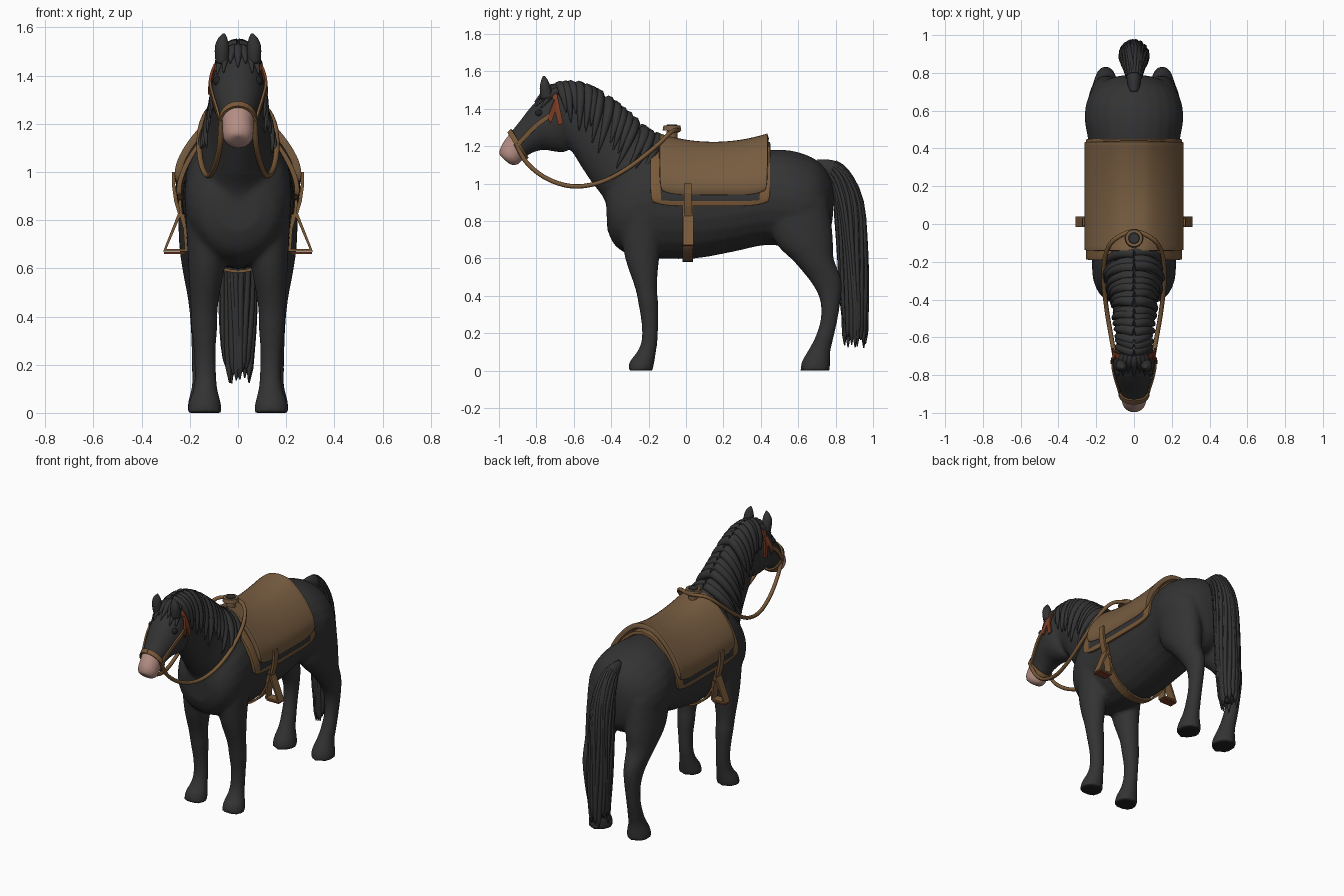
import bpy, bmesh, math, random
from mathutils import Vector

if "Cube" in bpy.data.objects:
    bpy.data.objects.remove(bpy.data.objects["Cube"])
random.seed(4)

def material(name, rgb):
    m = bpy.data.materials.new(name)
    m.diffuse_color = (*rgb, 1)
    m.use_nodes = True
    m.node_tree.nodes["Principled BSDF"].inputs["Base Color"].default_value = m.diffuse_color
    return m

BLACK = material("black coat", (0.033, 0.033, 0.034))
LEATHER = material("saddle leather", (0.185, 0.108, 0.052))
STRAP = material("strap leather", (0.19, 0.10, 0.04))
RED = material("red leather", (0.19, 0.045, 0.018))
PINK = material("pink muzzle", (0.46, 0.27, 0.23))
HOOF = material("hoof and eye", (0.015, 0.015, 0.015))

def spline(rows, t):
    """Catmull-Rom point on a list of tuples, t in index units."""
    n = len(rows)
    i = max(0, min(int(t), n - 2))
    f = t - i
    p = [rows[max(0, min(n - 1, k))] for k in (i - 1, i, i + 1, i + 2)]
    return [0.5 * (2*b + (c - a)*f + (2*a - 5*b + 4*c - d)*f*f + (3*b - a - 3*c + d)*f**3)
            for a, b, c, d in zip(*p)]

def on_section(rows, t, ang, off=0.0, side=1):
    """Point on a loft: rows are (top y, top z, bottom y, bottom z, half width, centre x)."""
    ty, tz, by, bz, w, xc = spline(rows, t)
    half = Vector((0, ty - by, tz - bz)) / 2
    half += half.normalized() * off
    mid = Vector((xc * side, (ty + by) / 2, (tz + bz) / 2))
    return mid + half * math.cos(ang) + Vector((math.sin(ang) * (max(w, 0.003) + off), 0, 0))

def loft(bm, rows, side=1, seg=24, steps=5):
    n = (len(rows) - 1) * steps
    rings = [[bm.verts.new(on_section(rows, i / steps, 2*math.pi*k/seg, 0, side)) for k in range(seg)]
             for i in range(n + 1)]
    for a, b in zip(rings, rings[1:]):
        for k in range(seg):
            bm.faces.new((a[k], a[(k+1) % seg], b[(k+1) % seg], b[k]))
    bm.faces.new(rings[0][::-1])
    bm.faces.new(rings[-1])

def finish(name, bm, mat, smooth=True):
    bmesh.ops.recalc_face_normals(bm, faces=bm.faces)
    return add(name, bm, mat, smooth)

def add(name, bm, mat, smooth=True):
    me = bpy.data.meshes.new(name)
    bm.to_mesh(me)
    bm.free()
    me.materials.append(mat)
    me.polygons.foreach_set("use_smooth", [smooth] * len(me.polygons))
    ob = bpy.data.objects.new(name, me)
    bpy.context.collection.objects.link(ob)
    return ob

def bake(ob):
    """Replace an object's mesh by its modified mesh."""
    bpy.context.view_layer.update()
    me = bpy.data.meshes.new_from_object(ob.evaluated_get(bpy.context.evaluated_depsgraph_get()))
    ob.modifiers.clear()
    ob.data = me
    return me

def tube(name, paths, mat, res=2):
    """Round strands; each path is a list of (point, radius)."""
    cu = bpy.data.curves.new(name, 'CURVE')
    cu.dimensions, cu.bevel_depth, cu.bevel_resolution, cu.use_fill_caps = '3D', 1, res, True
    for path in paths:
        s = cu.splines.new('POLY')
        s.points.add(len(path) - 1)
        for p, (co, r) in zip(s.points, path):
            p.co, p.radius = (*co, 1), r
        s.use_smooth = True
    tmp = bpy.data.objects.new(name + " curve", cu)
    bpy.context.collection.objects.link(tmp)
    bpy.context.view_layer.update()
    me = bpy.data.meshes.new_from_object(tmp.evaluated_get(bpy.context.evaluated_depsgraph_get()))
    bpy.data.objects.remove(tmp)
    me.materials.clear()
    me.materials.append(mat)
    ob = bpy.data.objects.new(name, me)
    bpy.context.collection.objects.link(ob)

def ribbon(name, pts, axis, width, thick, mat, closed=False):
    """Flat strap along points, its width lying along axis."""
    bm = bmesh.new()
    h = Vector(axis).normalized() * width / 2
    rows = [(bm.verts.new(Vector(p) - h), bm.verts.new(Vector(p) + h)) for p in pts]
    for a, b in zip(rows, rows[1:] + rows[:1] if closed else rows[1:]):
        bm.faces.new((a[0], b[0], b[1], a[1]))
    ob = finish(name, bm, mat, False)
    so = ob.modifiers.new("thickness", 'SOLIDIFY')
    so.thickness, so.offset = thick, 0

# ---- body lofts
torso = [(-.43, .95, -.42, .75, .09, 0), (-.40, 1.02, -.38, .67, .165, 0), (-.30, 1.14, -.30, .62, .215, 0),
         (-.15, 1.21, -.15, .60, .225, 0), (.05, 1.17, .05, .60, .233, 0), (.25, 1.16, .25, .635, .236, 0),
         (.42, 1.18, .42, .67, .24, 0), (.57, 1.175, .57, .66, .262, 0), (.70, 1.125, .68, .65, .232, 0),
         (.77, 1.04, .76, .72, .14, 0), (.79, .95, .785, .82, .05, 0)]
neck = [(-.08, 1.22, -.40, .80, .16, 0), (-.20, 1.26, -.44, .92, .15, 0), (-.32, 1.36, -.50, 1.0, .12, 0),
        (-.45, 1.46, -.56, 1.09, .105, 0), (-.57, 1.515, -.61, 1.17, .095, 0), (-.68, 1.515, -.66, 1.22, .09, 0)]
head = [(-.62, 1.50, -.60, 1.22, .07, 0), (-.71, 1.51, -.64, 1.17, .105, 0), (-.76, 1.48, -.70, 1.17, .112, 0),
        (-.83, 1.41, -.76, 1.18, .10, 0), (-.90, 1.32, -.82, 1.165, .08, 0), (-.95, 1.26, -.87, 1.13, .066, 0),
        (-.99, 1.20, -.90, 1.10, .064, 0), (-1.0, 1.155, -.94, 1.10, .045, 0)]
front_leg = [(-.36, .85, -.10, .85, .10, .12), (-.33, .62, -.14, .62, .077, .13), (-.275, .45, -.155, .45, .058, .14),
             (-.255, .36, -.148, .36, .055, .14), (-.238, .25, -.148, .25, .045, .138),
             (-.238, .16, -.152, .16, .045, .135), (-.262, .10, -.16, .10, .05, .135),
             (-.30, .05, -.17, .04, .066, .138), (-.312, 0, -.178, 0, .072, .138)]
hind_leg = [(.42, .92, .76, .92, .11, .14), (.47, .70, .785, .72, .10, .145), (.58, .58, .79, .60, .08, .15),
            (.67, .47, .828, .50, .06, .15), (.715, .38, .832, .42, .05, .15), (.72, .28, .812, .28, .043, .15),
            (.695, .19, .79, .18, .045, .147), (.66, .12, .772, .10, .05, .142), (.62, .05, .77, .05, .066, .14),
            (.61, 0, .77, 0, .072, .14)]
bm = bmesh.new()
for part in (torso, neck, head):
    loft(bm, part)
for s in (1, -1):
    loft(bm, front_leg, s)
    loft(bm, hind_leg, s)
body = finish("horse_body", bm, BLACK)
rm = body.modifiers.new("merge", 'REMESH')
rm.mode, rm.voxel_size, rm.use_smooth_shade = 'VOXEL', 0.012, True
sm = body.modifiers.new("soften", 'SMOOTH')
sm.factor, sm.iterations = 0.5, 6
me = bake(body)
me.materials.clear()
for m in (BLACK, PINK, HOOF):
    me.materials.append(m)
for p in me.polygons:  # pink muzzle in front of the noseband, dark soles
    c = p.center
    p.use_smooth = True
    muzzle = c.y < -.8 and c.z > 1 and -.134 * (c.y + .94) - .08 * (c.z - 1.272) > 0
    p.material_index = 1 if muzzle else 2 if c.z < .008 else 0

# ---- ears, eyes
for s, nm in ((1, "left"), (-1, "right")):
    bm = bmesh.new()
    loft(bm, [(-.775, 1.45, -.71, 1.46, .028, .066), (-.782, 1.51, -.725, 1.52, .03, .067),
              (-.775, 1.55, -.74, 1.555, .02, .064), (-.765, 1.575, -.755, 1.575, .004, .058)], s, 14, 4)
    finish(nm + "_ear", bm, BLACK)
    bm = bmesh.new()
    bmesh.ops.create_uvsphere(bm, u_segments=12, v_segments=8, radius=.02)
    bmesh.ops.translate(bm, vec=on_section(head, 2.6, s * 1.0, -.008), verts=bm.verts)
    finish(nm + "_eye", bm, HOOF)

# ---- mane and forelock
paths = []
for s in (1, -1):
    for i in range(15):
        t = .7 + 4.2 * i / 14 + random.uniform(-.1, .1)
        end = random.uniform(1.35, 1.9)
        paths.append([(on_section(neck, max(t - .35 * u / 8, 0), s * end * u / 8, .004),
                       .028 * (1 - (u / 8) ** 2) + .003) for u in range(9)])
for i in range(7):
    a = (i - 3) * .27
    paths.append([(on_section(head, .8 + (1.6 + .3 * (i % 2)) * u / 6, a * (.6 + .5 * u / 6), .002),
                   .02 * (1 - (u / 6) ** 2) + .003) for u in range(7)])
tube("mane", paths, BLACK)

# ---- tail
tail = [(.70, 1.13, .72, 1.04, .03, 0), (.80, 1.12, .76, 1.02, .04, 0), (.88, 1.05, .79, .93, .055, 0),
        (.945, .90, .80, .82, .068, 0), (.965, .65, .815, .62, .074, 0), (.97, .40, .83, .40, .07, 0),
        (.96, .24, .85, .24, .055, 0), (.93, .17, .88, .17, .02, 0)]
bm = bmesh.new()
loft(bm, tail)
finish("tail", bm, BLACK)
paths = []
for i in range(22):
    a = 2 * math.pi * i / 22
    path = [(on_section(tail, 1 + 4.7 * u / 12, a + .15 * math.sin(u * .4 + i), -.004), .009 + .006 * u / 12)
            for u in range(13)]
    last = path[-1][0]
    tip = Vector((last.x * .8, last.y, random.uniform(.12, .2)))
    paths.append(path + [(last.lerp(tip, .6), .014), (tip, .003)])
tube("tail_strands", paths, BLACK)

# ---- saddle and pad: arched sheets over the back
def arch(name, prof, y0, y1, dip, thick, mats, trim=0):
    bm = bmesh.new()
    n, m = 24, 24
    grid = []
    for i in range(n + 1):
        v = 2 * i / n - 1
        row = []
        for j in range(-m, m + 1):
            s = abs(j) / m
            x, z = spline(prof, s * (len(prof) - 1))
            y = (y0 + y1) / 2 + v * (y1 - y0) / 2 * (1 - .06 * s ** 8)
            row.append(bm.verts.new((math.copysign(x, j), y, z - dip * (1 - s) * (1 - v * v) + .02 * s**6 * v**6)))
        grid.append(row)
    for i in range(n):
        for j in range(2 * m):
            f = bm.faces.new((grid[i][j], grid[i][j+1], grid[i+1][j+1], grid[i+1][j]))
            f.material_index = int(trim and not (i < 2 or i >= n - 2 or j < trim or j >= 2*m - trim))
    ob = add(name, bm, mats[0])
    for extra in mats[1:]:
        ob.data.materials.append(extra)
    so = ob.modifiers.new("thickness", 'SOLIDIFY')
    so.thickness, so.offset = thick, -1
    be = ob.modifiers.new("round", 'BEVEL')
    be.width, be.segments, be.limit_method, be.angle_limit = .008, 2, 'ANGLE', 1.0

arch("saddle", [(0, 1.268), (.07, 1.255), (.14, 1.205), (.205, 1.13), (.25, 1.05), (.263, .985), (.255, .94)],
     -.14, .435, .045, .03, [LEATHER])
arch("saddle_pad", [(0, 1.222), (.08, 1.2), (.15, 1.14), (.21, 1.06), (.245, .98), (.255, .92), (.25, .88)],
     -.19, .45, .01, .02, [STRAP, BLACK], 3)

# ---- saddle horn
for nm, r, h, z, mat in (("horn_stem", .03, .06, 1.27, LEATHER), ("horn_cap", .05, .025, 1.297, LEATHER),
                         ("horn_top", .03, .006, 1.312, BLACK)):
    bm = bmesh.new()
    bmesh.ops.create_cone(bm, cap_ends=True, segments=20, radius1=r, radius2=r * .9, depth=h)
    bmesh.ops.translate(bm, vec=(0, -.075, z), verts=bm.verts)
    finish(nm, bm, mat, False)

# ---- girth and stirrups
ribbon("girth", [on_section(torso, 3.8, 1.4 + (2*math.pi - 2.8) * k / 30, .01) for k in range(31)],
       (0, 1, 0), .055, .012, STRAP)
for s, nm in ((1, "left"), (-1, "right")):
    ribbon(nm + "_stirrup_leather", [(s * x, .01, z) for x, z in ((.266, 1.0), (.268, .95), (.258, .88), (.237, .81))],
           (0, 1, 0), .04, .014, STRAP)
    ribbon(nm + "_stirrup", [(s * x, .012, z) for x, z in ((.225, .82), (.245, .82), (.304, .675), (.215, .675))],
           (0, 1, 0), .055, .016, STRAP, True)
    ribbon(nm + "_stirrup_sole", [(s * .22, .012, .664), (s * .308, .012, .664)], (0, 1, 0), .055, .008, RED)

# ---- bridle
def head_ring(name, t, a0, a1, width, mat):
    axis = on_section(head, t + .2, math.pi / 2) - on_section(head, t - .2, math.pi / 2)
    axis.x = 0
    ribbon(name, [on_section(head, t, a0 + (a1 - a0) * k / 24, .007) for k in range(25)], axis, width, .01, mat)

head_ring("noseband", 4.75, 0, 2 * math.pi, .028, STRAP)
head_ring("headstall", 1.0, -1.7, 1.7, .028, RED)
for s, nm in ((1, "left"), (-1, "right")):
    ribbon(nm + "_cheek_strap", [on_section(head, 4.75 - 2.95 * k / 10, s * (1.55 - .2 * k / 10), .006) for k in range(11)],
           (0, .55, -.83), .024, .01, STRAP)
    ribbon(nm + "_cheek_tab", [on_section(head, 2.0 - k * .25, s * (1.5 - .12 * k), .007) for k in range(5)],
           (0, .5, -.85), .035, .01, RED)

# ---- reins
half = [(.07, -.91, 1.215), (.075, -.85, 1.11), (.095, -.74, 1.025), (.12, -.60, .985), (.145, -.45, 1.01),
        (.16, -.30, 1.09), (.15, -.16, 1.2), (.10, -.08, 1.275), (0, -.04, 1.285)]
path = half + [(-x, y, z) for x, y, z in half[-2::-1]]
tube("reins", [[(Vector(spline(path, k / 5)), .012) for k in range((len(path) - 1) * 5 + 1)]], STRAP)
